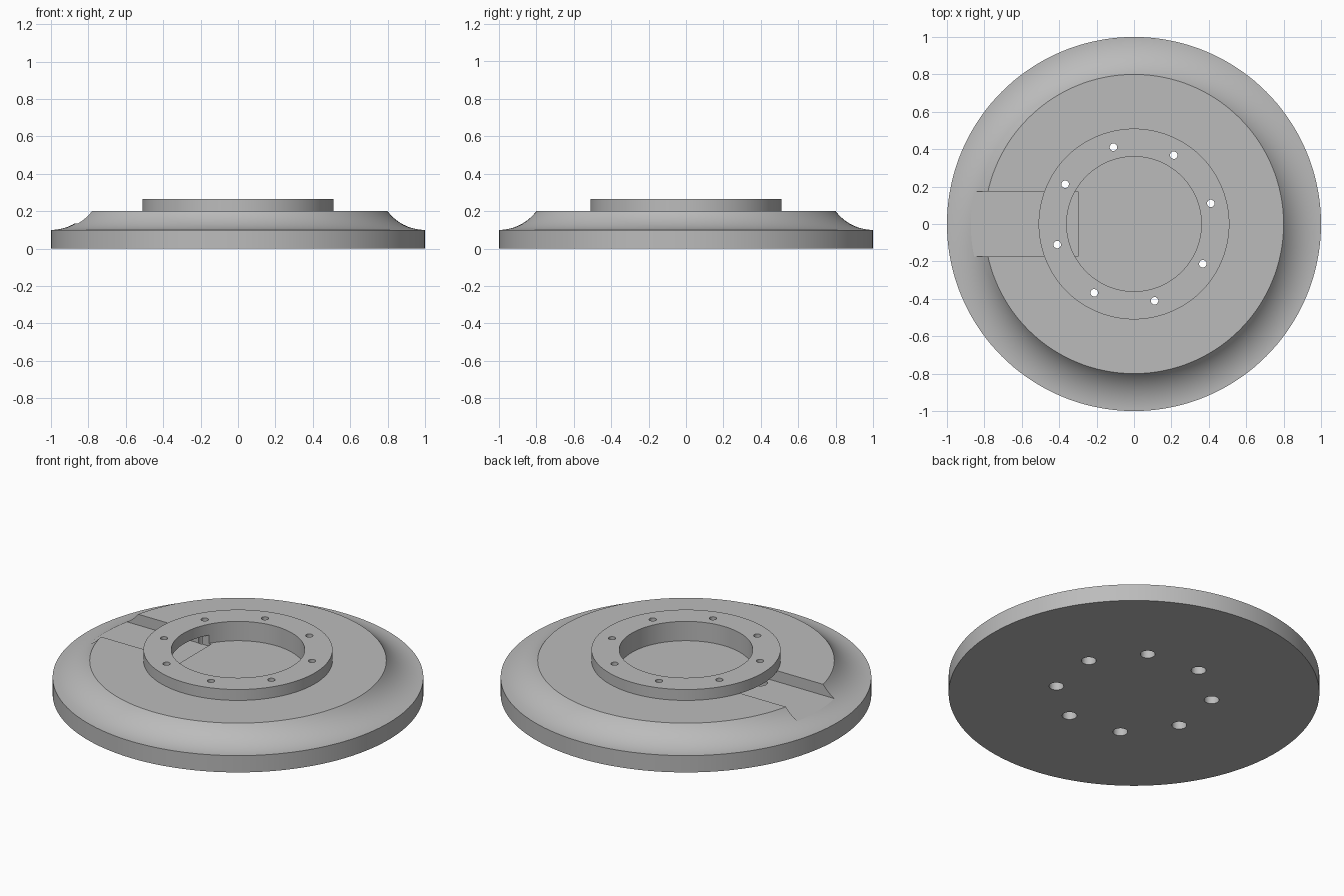
import bpy, bmesh, math
from mathutils import Matrix

cube = bpy.data.objects.get("Cube")
if cube:
    bpy.data.objects.remove(cube, do_unlink=True)

SEGMENTS = 144
BORE, CHANNEL_FLOOR, DECK, RING_TOP = 0.36, 0.135, 0.2, 0.265

grey = bpy.data.materials.new("plain grey")
grey.use_nodes = True
grey.diffuse_color = (0.5, 0.5, 0.5, 1)
grey.node_tree.nodes["Principled BSDF"].inputs["Base Color"].default_value = (0.5, 0.5, 0.5, 1)


def make_object(name, bm):
    bmesh.ops.recalc_face_normals(bm, faces=bm.faces)
    mesh = bpy.data.meshes.new(name)
    bm.to_mesh(mesh)
    bm.free()
    mesh.materials.append(grey)
    obj = bpy.data.objects.new(name, mesh)
    bpy.context.collection.objects.link(obj)
    return obj


def lathe(name, profile, closed=False):
    """Turn an (r, z) profile around the z axis."""
    bm = bmesh.new()
    verts = [bm.verts.new((r, 0, z)) for r, z in profile]
    edges = [bm.edges.new(pair) for pair in zip(verts, verts[1:])]
    if closed:
        edges.append(bm.edges.new((verts[-1], verts[0])))
    bmesh.ops.spin(bm, geom=verts + edges, cent=(0, 0, 0), axis=(0, 0, 1),
                   angle=math.tau, steps=SEGMENTS, use_duplicate=False)
    bmesh.ops.remove_doubles(bm, verts=bm.verts, dist=1e-5)
    return make_object(name, bm)


def hole_cutter(name, radius):
    """Eight upright pins on the bolt circle."""
    bm = bmesh.new()
    for i in range(8):
        spot = Matrix.Rotation(math.radians(15 + 45 * i), 4, 'Z') @ Matrix.Translation((0.425, 0, 0.1))
        bmesh.ops.create_cone(bm, cap_ends=True, segments=32, radius1=radius,
                              radius2=radius, depth=1, matrix=spot)
    return make_object(name, bm)


def box_cutter(name, low, high):
    bm = bmesh.new()
    size = [b - a for a, b in zip(low, high)]
    centre = [(a + b) / 2 for a, b in zip(low, high)]
    bmesh.ops.create_cube(bm, size=1, matrix=Matrix.Translation(centre) @ Matrix.Diagonal((*size, 1)))
    return make_object(name, bm)


def cut(obj, cutter):
    mod = obj.modifiers.new("cut", 'BOOLEAN')
    mod.operation, mod.solver, mod.object = 'DIFFERENCE', 'EXACT', cutter
    bpy.context.view_layer.objects.active = obj
    bpy.ops.object.modifier_apply(modifier=mod.name)
    bpy.data.objects.remove(cutter, do_unlink=True)


# Base plate: hollow-curved shoulder and a shallow centre recess
sweep = math.asin(0.8)
shoulder = [(1 - 0.25 * math.sin(sweep * i / 16), 0.35 - 0.25 * math.cos(sweep * i / 16))
            for i in range(17)]
base = lathe("base_plate", [(0, 0), (1, 0)] + shoulder + [(BORE, DECK), (BORE, 0.15), (0, 0.15)])

# Side channel and wide bolt holes in the base
cut(base, box_cutter("channel_cutter", (-1.2, -0.175, CHANNEL_FLOOR), (-0.3, 0.175, 0.4)))
cut(base, hole_cutter("wide_hole_cutter", 0.04))

# Raised ring bridging the channel, with narrow bolt holes
ring = lathe("mounting_ring", [(BORE, DECK), (0.51, DECK), (0.51, RING_TOP), (BORE, RING_TOP)], closed=True)
cut(ring, hole_cutter("narrow_hole_cutter", 0.02))

bpy.ops.object.select_all(action='DESELECT')
for obj in (base, ring):
    obj.select_set(True)
bpy.context.view_layer.objects.active = base
bpy.ops.object.shade_smooth_by_angle(angle=math.radians(25))
